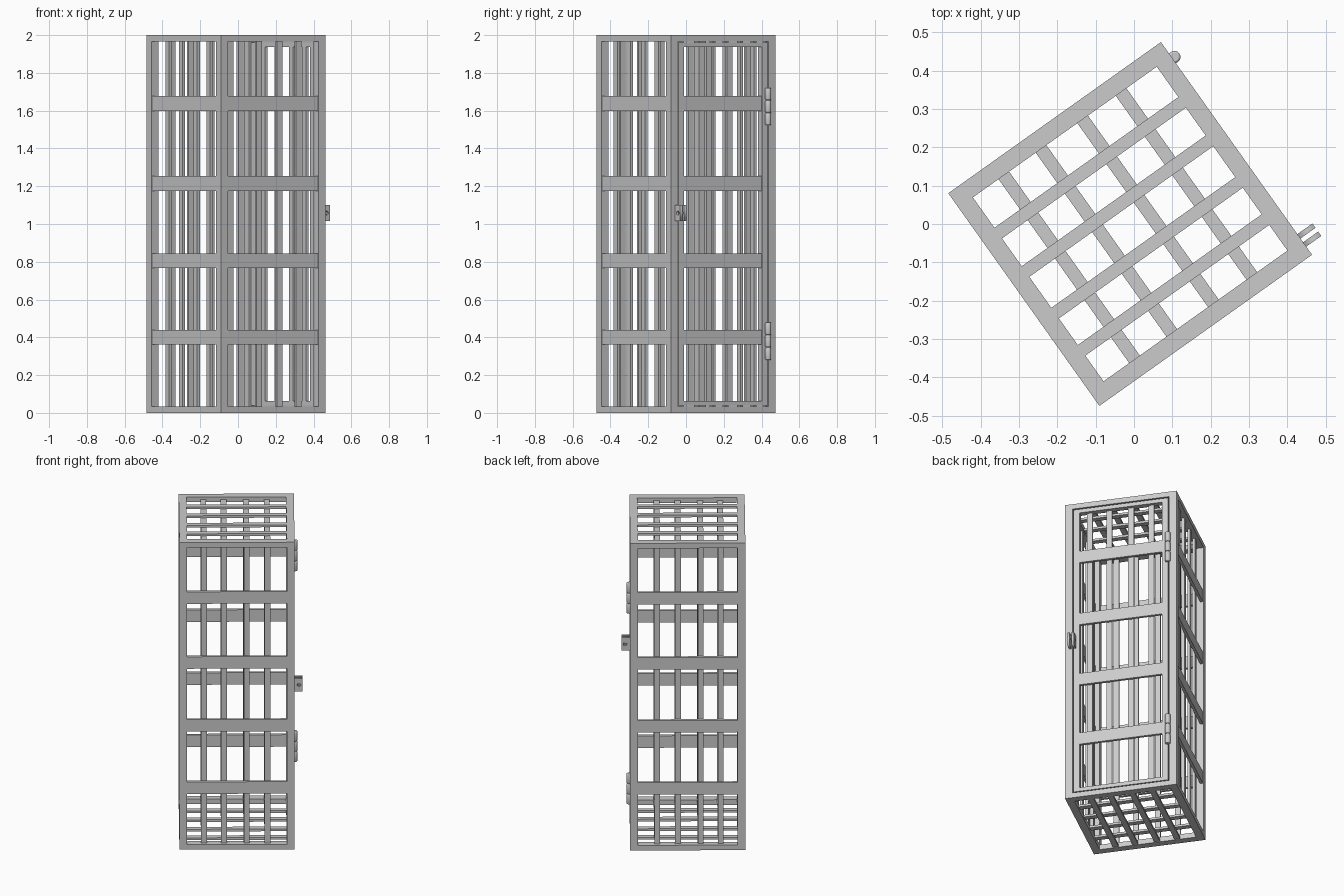
import bpy, bmesh, math
from mathutils import Matrix, Vector

if "Cube" in bpy.data.objects:
    bpy.data.objects.remove(bpy.data.objects["Cube"])

H = 0.34          # half width of the square cage
W = 0.046         # frame bar width
R = 0.033         # rail height
I = H - W         # inner half width
PLACE = Matrix.Translation((-0.01, 0, 0)) @ Matrix.Rotation(math.radians(35.4), 4, 'Z')
BARS = (-0.195, -0.076, 0.057, 0.18)
BANDS = (0.4, 0.805, 1.215, 1.638)


def boxes(name, ranges, turn=0):
    """One object from boxes given as (x0, x1, y0, y1, z0, z1)."""
    bm = bmesh.new()
    for x0, x1, y0, y1, z0, z1 in ranges:
        m = Matrix.Translation(((x0 + x1) / 2, (y0 + y1) / 2, (z0 + z1) / 2))
        bmesh.ops.create_cube(bm, size=1, matrix=m @ Matrix.Diagonal((x1 - x0, y1 - y0, z1 - z0, 1)))
    me = bpy.data.meshes.new(name)
    bm.to_mesh(me)
    bm.free()
    ob = bpy.data.objects.new(name, me)
    bpy.context.collection.objects.link(ob)
    ob.matrix_world = PLACE @ Matrix.Rotation(math.radians(turn), 4, 'Z')
    return ob


# Corner posts and the top and bottom rails
posts, rails = [], []
for sx in (-1, 1):
    a, b = sorted((sx * I, sx * H))
    for sy in (-1, 1):
        c, d = sorted((sy * I, sy * H))
        posts.append((a, b, c, d, 0, 2))
    for z0, z1 in ((0, R), (2 - R, 2)):
        rails += [(a, b, -I, I, z0, z1), (-I, I, a, b, z0, z1)]
boxes("corner_posts", posts)
boxes("frame_rails", rails)


def panel(name, turn, sign, half, z0, z1):
    """Vertical bars with flat horizontal bands in front of them."""
    boxes(name + "_bars", [(sign * p - 0.017, sign * p + 0.017, -H + 0.021, -H + 0.038, z0, z1)
                           for p in BARS], turn)
    boxes(name + "_bands", [(-half, half, -H + 0.004, -H + 0.021, z - 0.039, z + 0.039)
                            for z in BANDS], turn)


panel("front_panel", 0, 1, I, R, 2 - R)
panel("back_panel", 180, -1, I, R, 2 - R)
panel("left_panel", 270, -1, I, R, 2 - R)

# Door: its own thin frame, bars and bands
S, G = 0.036, 0.006
D = I - G
zb, zt = R + G, 2 - R - G
boxes("door_frame", [
    (-D, -D + S, -H + 0.002, -H + 0.038, zb, zt),
    (D - S, D, -H + 0.002, -H + 0.038, zb, zt),
    (-D + S, D - S, -H + 0.002, -H + 0.038, zb, zb + 0.025),
    (-D + S, D - S, -H + 0.002, -H + 0.038, zt - 0.025, zt)], 90)
panel("door", 90, 1, D - S, zb + 0.02, zt - 0.02)

# Roof and floor grids: two crossing layers
for name, outer, inner in (("roof", (1.983, 1.997), (1.969, 1.983)),
                           ("floor", (0.003, 0.017), (0.017, 0.031))):
    boxes(name + "_outer_bars", [(-I, I, p - 0.017, p + 0.017, *outer) for p in BARS])
    boxes(name + "_inner_bars", [(p - 0.017, p + 0.017, -I, I, *inner) for p in BARS])

# Hinges: three rounded knuckles each
for zc, name in ((0.38, "lower_hinge"), (1.622, "upper_hinge")):
    bm = bmesh.new()
    for k in (-1, 0, 1):
        r = bmesh.ops.create_cone(bm, cap_ends=True, segments=20, radius1=0.016, radius2=0.016,
                                  depth=0.064, matrix=Matrix.Translation((0, 0, k * 0.067)))
        vs = set(r["verts"])
        rim = [e for e in bm.edges if e.verts[0] in vs and e.verts[1] in vs
               and abs(e.verts[0].co.z - e.verts[1].co.z) < 1e-5]
        bmesh.ops.bevel(bm, geom=rim, offset=0.005, segments=2, affect='EDGES', profile=0.5)
    bmesh.ops.create_cone(bm, cap_ends=True, segments=12, radius1=0.009, radius2=0.009, depth=0.18)
    for f in bm.faces:
        f.smooth = abs(f.normal.z) < 0.95
    me = bpy.data.meshes.new(name)
    bm.to_mesh(me)
    bm.free()
    ob = bpy.data.objects.new(name, me)
    bpy.context.collection.objects.link(ob)
    ob.matrix_world = PLACE @ Matrix.Translation((H + 0.006, 0.288, zc))

# Latch: two lugs with a padlock hole, one on the frame and one on the door
for v, name in ((-0.307, "frame_lug"), (-0.281, "door_lug")):
    cu = bpy.data.curves.new(name, 'CURVE')
    cu.dimensions, cu.fill_mode, cu.extrude = '2D', 'BOTH', 0.007
    rect = [(-0.005, -0.043), (0.048, -0.043), (0.048, 0.043), (-0.005, 0.043)]
    hole = [(0.026 + 0.011 * math.cos(t * math.pi / 8), 0.011 * math.sin(t * math.pi / 8))
            for t in range(16)]
    for pts in (rect, hole):
        sp = cu.splines.new('POLY')
        sp.points.add(len(pts) - 1)
        for p, (x, y) in zip(sp.points, pts):
            p.co = (x, y, 0, 1)
        sp.use_cyclic_u = True
    ob = bpy.data.objects.new(name, cu)
    bpy.context.collection.objects.link(ob)
    ob.matrix_world = PLACE @ Matrix.Translation((H, v, 1.058)) @ Matrix.Rotation(math.pi / 2, 4, 'X')
